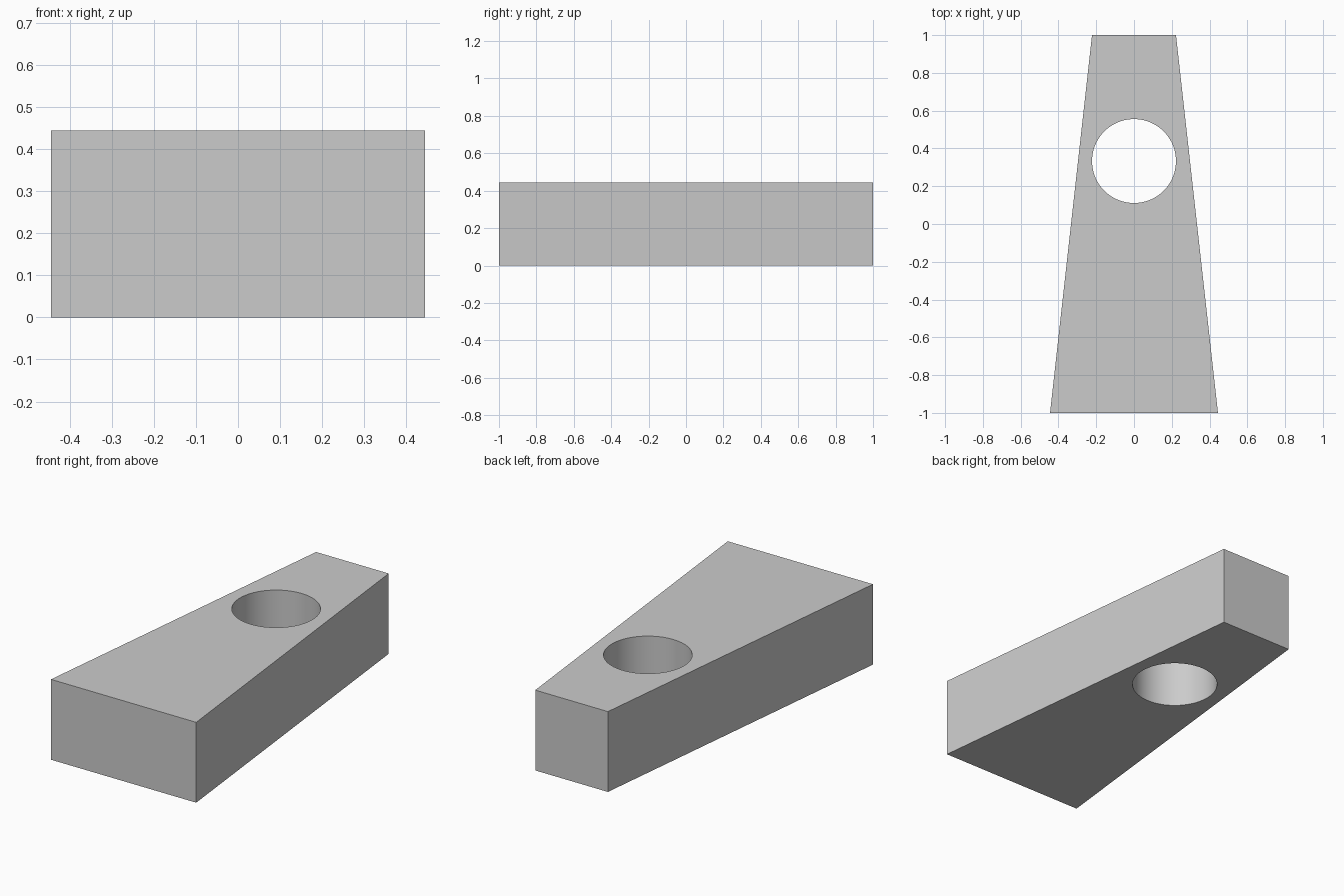
import bpy
import bmesh

default = bpy.data.objects.get("Cube")
if default:
    bpy.data.objects.remove(default, do_unlink=True)

HEIGHT = 0.4444
FRONT_HALF, BACK_HALF = 0.4444, 0.2222
HOLE_Y, HOLE_RADIUS = 0.3333, 0.2222

grey = bpy.data.materials.new("plain grey")
grey.use_nodes = True
colour = (0.6, 0.6, 0.6, 1)
grey.diffuse_color = colour
grey.node_tree.nodes["Principled BSDF"].inputs["Base Color"].default_value = colour

# Tapered block: a cube narrowed towards the back
bpy.ops.mesh.primitive_cube_add(size=2, location=(0, 0, 0))
block = bpy.context.object
block.name = block.data.name = "tapered_block"
for v in block.data.vertices:
    v.co.x *= FRONT_HALF if v.co.y < 0 else BACK_HALF
    v.co.z = HEIGHT if v.co.z > 0 else 0
block.data.materials.append(grey)

# Round through hole
bpy.ops.mesh.primitive_cylinder_add(vertices=96, radius=HOLE_RADIUS, depth=1,
                                    location=(0, HOLE_Y, HEIGHT / 2))
cutter = bpy.context.object
cutter.name = "hole_cutter"
cutter.hide_render = True
cutter.data.materials.append(grey)

cut = block.modifiers.new("through hole", 'BOOLEAN')
cut.operation = 'DIFFERENCE'
cut.solver = 'EXACT'
cut.object = cutter
bpy.ops.object.select_all(action='DESELECT')
block.select_set(True)
bpy.context.view_layer.objects.active = block
bpy.ops.object.modifier_apply(modifier=cut.name)
bpy.data.objects.remove(cutter, do_unlink=True)

# Smooth hole wall, crisp edges elsewhere
bpy.ops.object.shade_smooth_by_angle(angle=0.5)
